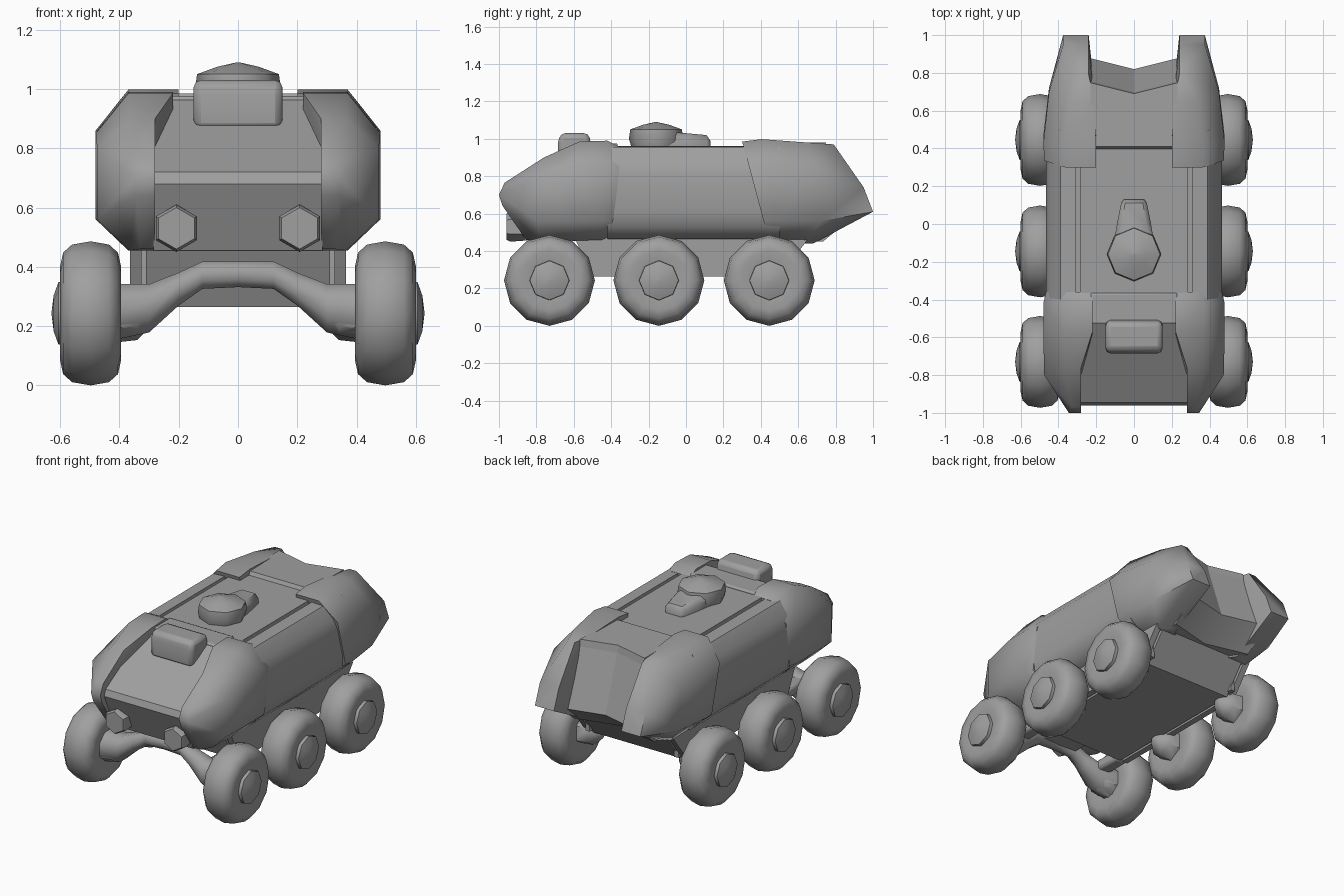
import bpy, bmesh, math

cube = bpy.data.objects.get("Cube")
if cube:
    bpy.data.objects.remove(cube, do_unlink=True)

grey = bpy.data.materials.new("plain grey")
grey.use_nodes = True
grey.diffuse_color = (0.35, 0.35, 0.35, 1)
grey.node_tree.nodes["Principled BSDF"].inputs["Base Color"].default_value = grey.diffuse_color


def loft(name, rings, mirror=False, bevel=0, angle=45):
    """Skin a row of equal closed rings, cap both ends, optionally mirror across x."""
    bm = bmesh.new()
    rows = [[bm.verts.new(p) for p in ring] for ring in rings]
    n = len(rows[0])
    for a, b in zip(rows, rows[1:]):
        for i in range(n):
            j = (i + 1) % n
            bm.faces.new((a[i], a[j], b[j], b[i]))
    for row in (rows[0], rows[-1]):
        if n % 2:
            bm.faces.new(row)
        else:
            for i in range(n // 2 - 1):
                bm.faces.new((row[i], row[i + 1], row[n - 2 - i], row[n - 1 - i]))
    bmesh.ops.recalc_face_normals(bm, faces=bm.faces)
    mesh = bpy.data.meshes.new(name)
    bm.to_mesh(mesh)
    bm.free()
    mesh.materials.append(grey)
    obj = bpy.data.objects.new(name, mesh)
    bpy.context.collection.objects.link(obj)
    bpy.ops.object.select_all(action="DESELECT")
    obj.select_set(True)
    bpy.context.view_layer.objects.active = obj
    bpy.ops.object.shade_smooth_by_angle(angle=math.radians(angle))
    if bevel:
        mod = obj.modifiers.new("soft_edges", "BEVEL")
        mod.width, mod.segments = bevel, 2
    if mirror:
        obj.modifiers.new("other_side", "MIRROR")
    return obj


def circle(axis, centre, r, n, squash=1, phase=0):
    """Ring of n points around the x, y or z axis."""
    ring = []
    for i in range(n):
        t = 2 * math.pi * (i + phase) / n
        u, v = r * math.cos(t), r * squash * math.sin(t)
        d = {"x": (0, v, u), "y": (v, 0, u), "z": (u, v, 0)}[axis]
        ring.append([c + k for c, k in zip(centre, d)])
    return ring


def across(profile, xs, sweep=0):
    """Repeat a (y, z) profile at each x; rear points sweep back towards the sides."""
    return [[(x, y + (sweep * abs(x) if y > 0.6 else 0), z) for y, z in profile] for x in xs]


def box(name, x0, x1, y0, y1, z0, z1, **options):
    profile = [(y0, z0), (y1, z0), (y1, z1), (y0, z1)]
    return loft(name, across(profile, (x0, x1)), **options)


def shell_ring(xi, xo, zb, z1, z2, zt, yb, y1, y2, yt):
    """Cross-section of a side shell: outer skin going up, inner skin coming down."""
    xs = max(xi + 0.05, xo - 0.11)
    heights = [(yb, zb), (y1, z1), (y2, z2), (yt, zt)]
    outer = [(x, y, z) for x, (y, z) in zip((xs, xo, xo, xs), heights)]
    inner = [(xi, y, z) for y, z in reversed(heights)]
    return outer + inner


# Central hull with sloped nose and recessed tail panel
hull = [(-0.86, 0.455), (-0.96, 0.68), (-0.945, 0.72), (-0.53, 0.962),
        (0.69, 0.962), (0.82, 0.58), (0.66, 0.45)]
loft("central_hull", across(hull, (-0.285, 0, 0.285), 0.25), angle=25)

# Rounded side pods with a groove beside the deck
pod = [(0.27, 0.46), (0.38, 0.465), (0.445, 0.53), (0.465, 0.61), (0.465, 0.81),
       (0.447, 0.88), (0.39, 0.955), (0.31, 0.96), (0.31, 0.93), (0.27, 0.93)]
loft("side_pods", [[(x, y, z) for x, z in pod] for y in (-0.42, 0.5)], mirror=True)

# Front and rear armour shells
front = [(0.22, 0.465, 0.48, 0.56, 0.84, 0.96, -0.40, -0.39, -0.355, -0.36),
         (0.22, 0.48, 0.46, 0.56, 0.85, 0.99, -0.45, -0.44, -0.42, -0.42),
         (0.22, 0.48, 0.455, 0.56, 0.85, 0.985, -0.60, -0.60, -0.60, -0.57),
         (0.28, 0.475, 0.455, 0.56, 0.80, 0.90, -0.78, -0.80, -0.80, -0.76),
         (0.28, 0.345, 0.46, 0.64, 0.70, 0.765, -0.855, -0.98, -1.0, -0.97)]
rear = [(0.20, 0.475, 0.475, 0.56, 0.86, 0.985, 0.44, 0.415, 0.335, 0.30),
        (0.20, 0.48, 0.47, 0.56, 0.86, 0.998, 0.50, 0.47, 0.43, 0.405),
        (0.21, 0.45, 0.44, 0.56, 0.84, 0.98, 0.64, 0.72, 0.70, 0.65),
        (0.24, 0.375, 0.44, 0.61, 0.74, 0.97, 0.68, 1.0, 0.95, 0.79)]
loft("front_shells", [shell_ring(*s) for s in front], mirror=True, angle=55)
loft("rear_shells", [shell_ring(*s) for s in rear], mirror=True, angle=55)

# Bridges joining the shells over the deck
box("front_bridge", -0.23, 0.23, -0.53, -0.365, 0.92, 0.976, bevel=0.01)
bridge = [(0.385, 0.94), (0.41, 0.984), (0.69, 0.98), (0.70, 0.93)]
loft("rear_bridge", across(bridge, (-0.23, 0, 0.23), 0.25), angle=25)

# Roof fittings
locker = [(-0.68, 0.86), (-0.50, 0.93), (-0.52, 1.03), (-0.67, 1.03), (-0.685, 0.98)]
loft("roof_locker", across(locker, (-0.15, 0.15)), bevel=0.025)
dome = [(0.13, 0.95), (0.145, 1.0), (0.138, 1.05), (0.07, 1.075), (0.004, 1.09)]
loft("turret_dome", [circle("z", (0, -0.16, z), r, 8) for r, z in dome])
tail = [(-0.12, 0.11, 1.04), (0.0, 0.09, 1.03), (0.11, 0.068, 1.02), (0.13, 0.055, 0.99)]
loft("turret_tail", [[(-w, y, 0.95), (w, y, 0.95), (w, y, t - 0.025), (w * 0.7, y, t),
                      (-w * 0.7, y, t), (-w, y, t - 0.025)] for y, w, t in tail])

# Headlights
loft("headlights", [circle("y", (0.208, y, 0.53), r, 6)
                    for y, r in ((-0.80, 0.07), (-0.94, 0.08), (-0.96, 0.07))], mirror=True)

# Lower chassis and side plates
tub = [(-0.60, 0.48), (-0.50, 0.265), (0.50, 0.265), (0.65, 0.46)]
loft("lower_chassis", across(tub, (-0.31, 0.31)))
loft("chassis_side_plates", across(tub, (0.325, 0.365)), mirror=True)
box("chassis_side_webs", 0.30, 0.33, -0.52, 0.55, 0.29, 0.46, mirror=True)

# Arched front axle and its mount
arch = [(0, 0.375, 0.047), (0.12, 0.372, 0.05), (0.20, 0.325, 0.06),
        (0.30, 0.26, 0.088), (0.42, 0.247, 0.102)]
path = [(-x, z, r) for x, z, r in reversed(arch[1:])] + arch
loft("front_axle", [circle("x", (x, -0.73, z), r, 8, phase=0.5) for x, z, r in path], angle=60)
box("axle_mount", -0.12, 0.12, -0.73, -0.50, 0.345, 0.41)
box("axle_arms", 0.27, 0.36, -0.73, -0.49, 0.26, 0.33, mirror=True, bevel=0.02)

# Wheels with tyres, domed hubs and tapered stubs
tyre = [(0.10, 0.41), (0.16, 0.395), (0.205, 0.405), (0.232, 0.435), (0.243, 0.497),
        (0.232, 0.56), (0.205, 0.59), (0.16, 0.60), (0.10, 0.585)]
hub = [(0.108, 0.57), (0.105, 0.606), (0.06, 0.622), (0.004, 0.629)]
stub = [(0.03, 0.28), (0.09, 0.34), (0.10, 0.43)]
for label, y in (("front", -0.73), ("middle", -0.145), ("rear", 0.445)):
    for part, profile, sides in (("tyres", tyre, 12), ("hubs", hub, 8), ("stubs", stub, 6)):
        loft(f"{label}_{part}", [circle("x", (x, y, 0.243), r, sides) for r, x in profile],
             mirror=True, angle=50)
